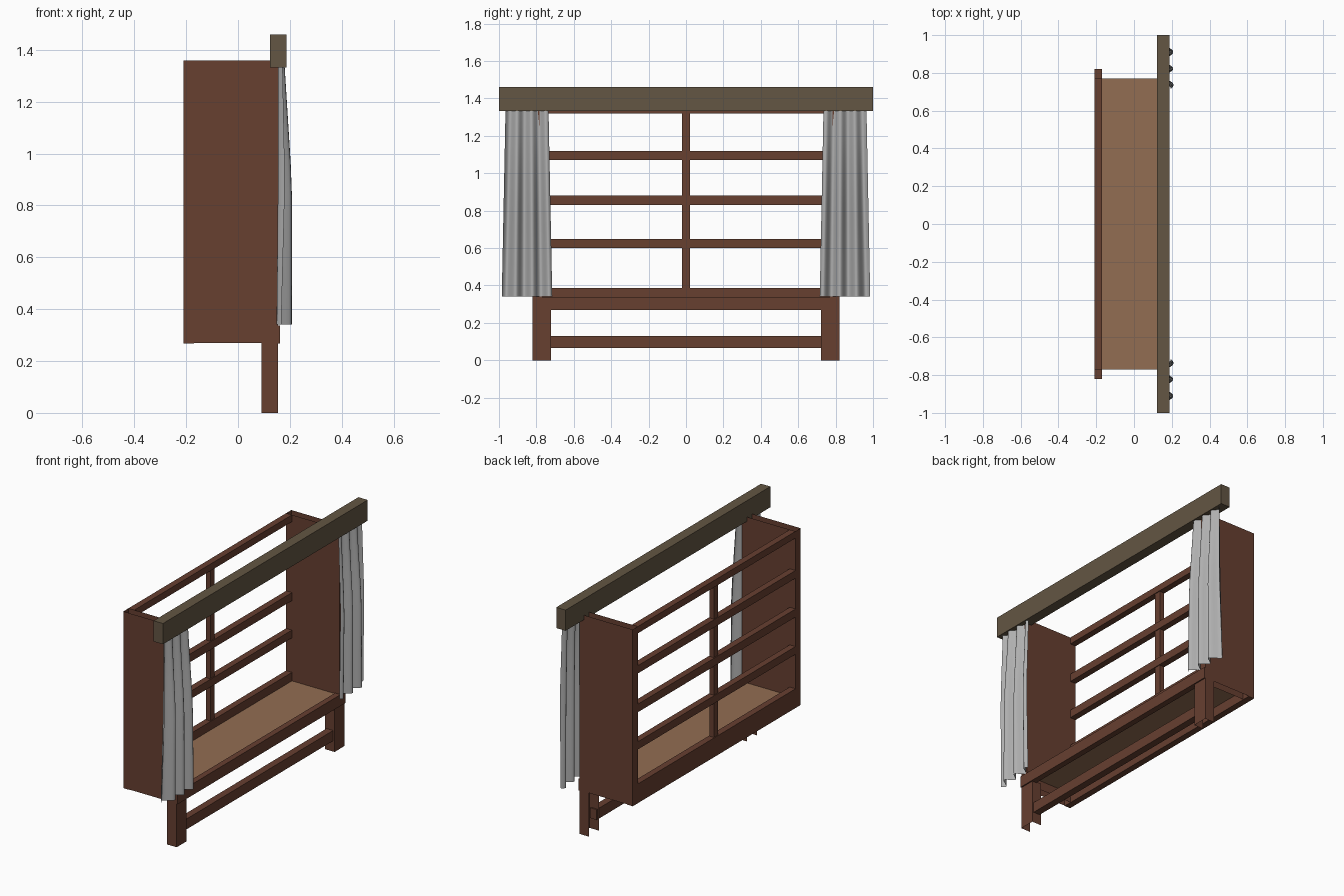
import bpy, bmesh, math
from mathutils import Vector

if "Cube" in bpy.data.objects:
    bpy.data.objects.remove(bpy.data.objects["Cube"])


def mat(name, rgb):
    m = bpy.data.materials.new(name)
    m.diffuse_color = (*rgb, 1)
    m.use_nodes = True
    m.node_tree.nodes["Principled BSDF"].inputs["Base Color"].default_value = m.diffuse_color
    return m


WOOD = mat("red brown wood", (0.135, 0.050, 0.030))
BOARD = mat("tan board", (0.29, 0.155, 0.085))
TAUPE = mat("taupe valance", (0.125, 0.092, 0.056))
CLOTH = mat("grey cloth", (0.43, 0.43, 0.43))


def finish(name, bm, m):
    me = bpy.data.meshes.new(name)
    bm.to_mesh(me)
    bm.free()
    me.materials.append(m)
    ob = bpy.data.objects.new(name, me)
    bpy.context.collection.objects.link(ob)
    return ob


def box(name, x, y, z, m, open_dirs=()):
    """Box from ranges; faces pointing along open_dirs are left out."""
    bm = bmesh.new()
    bmesh.ops.create_cube(bm, size=1)
    for v in bm.verts:
        v.co = Vector([(r[0] + r[1]) / 2 + c * (r[1] - r[0])
                       for c, r in zip(v.co, (x, y, z))])
    bm.normal_update()
    gone = [f for f in bm.faces
            if any(f.normal.dot(Vector(d)) > 0.9 for d in open_dirs)]
    bmesh.ops.delete(bm, geom=gone, context='FACES')
    return finish(name, bm, m)


UP, DOWN, BACK = (0, 0, 1), (0, 0, -1), (-1, 0, 0)

# Pleated curtain, wider and fuller toward the hem
def curtain(name, s):
    bm = bmesh.new()
    cols, rows = 32, 8
    grid = []
    for j in range(rows + 1):
        t = j / rows
        z = 1.335 - t * 0.995
        full = min(1, t / 0.45)
        y0, y1 = 0.735 - 0.02 * t, 0.965 + 0.02 * t
        row = []
        for i in range(cols + 1):
            u = i / cols
            y = y0 + (y1 - y0) * u
            wave = math.sin(u * math.tau * 3 + 0.4)
            amp = 0.013 + 0.012 * full
            base = 0.167 + 0.016 * full - 0.026 * t * max(0, u - 0.85) / 0.15
            row.append(bm.verts.new((base + amp * wave, s * y, z)))
        grid.append(row)
    for j in range(rows):
        for i in range(cols):
            q = [grid[j][i], grid[j + 1][i], grid[j + 1][i + 1], grid[j][i + 1]]
            bm.faces.new(q if s > 0 else q[::-1])
    ob = finish(name, bm, CLOTH)
    for p in ob.data.polygons:
        p.use_smooth = True


for s, side in ((-1, "left"), (1, "right")):
    def span(a, b):
        return tuple(sorted((s * a, s * b)))
    # Hollow side panels and channel legs
    box(side + "_side_panel", (-0.21, 0.155), span(0.77, 0.82), (0.27, 1.36), WOOD, (UP, DOWN))
    box(side + "_leg", (0.09, 0.155), span(0.722, 0.82), (0, 0.275), WOOD, (UP, DOWN, BACK))
    curtain(side + "_curtain", s)

# Back slats and centre post
for i, (a, b) in enumerate(((0.60, 0.648), (0.83, 0.88), (1.07, 1.118), (1.318, 1.36))):
    box("back_slat_%d" % (i + 1), (-0.21, -0.17), (-0.77, 0.77), (a, b), WOOD)
box("centre_post", (-0.205, -0.175), (-0.021, 0.021), (0.385, 1.32), WOOD)

# Base: back beam, front rail, foot bar and board
box("back_beam", (-0.21, -0.17), (-0.82, 0.82), (0.268, 0.387), WOOD)
box("front_rail", (0.125, 0.162), (-0.82, 0.82), (0.268, 0.338), WOOD)
box("foot_bar", (0.10, 0.145), (-0.73, 0.73), (0.066, 0.13), WOOD)
box("base_board", (-0.175, 0.13), (-0.77, 0.77), (0.328, 0.334), BOARD)

# Curtain valance
box("valance", (0.123, 0.187), (-1, 1), (1.332, 1.46), TAUPE)
